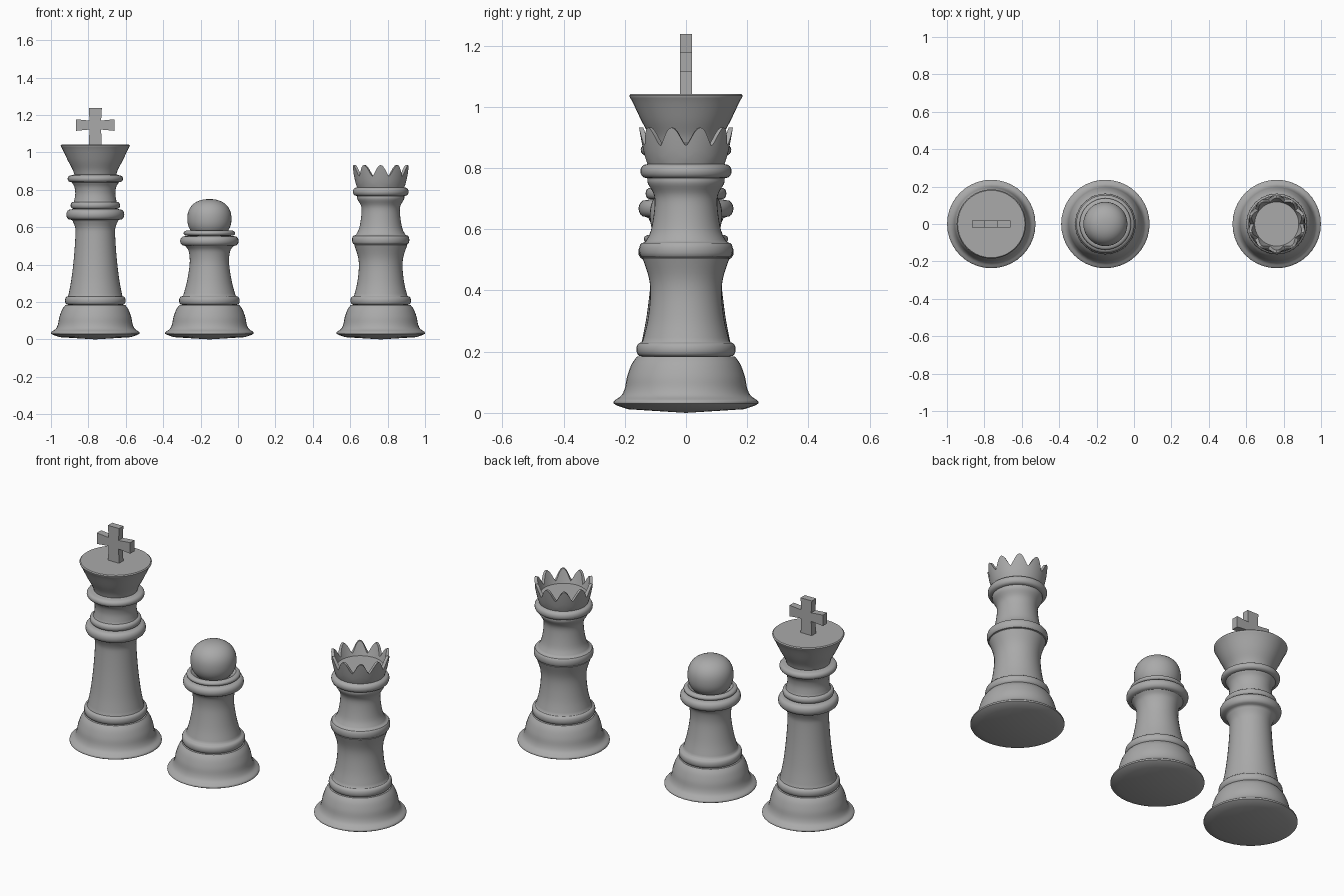
import bpy, bmesh
from math import pi, sin, cos, radians
from mathutils import Vector

default_cube = bpy.data.objects.get("Cube")
if default_cube:
    bpy.data.objects.remove(default_cube, do_unlink=True)

SIDES = 40

grey = bpy.data.materials.new("stone_grey")
grey.use_nodes = True
tone = (0.4, 0.4, 0.4, 1)
grey.diffuse_color = tone
grey.node_tree.nodes["Principled BSDF"].inputs["Base Color"].default_value = tone


def finish(bm, name, location, smooth=True):
    """Turn a bmesh into a named, shaded object."""
    bmesh.ops.recalc_face_normals(bm, faces=bm.faces)
    mesh = bpy.data.meshes.new(name)
    bm.to_mesh(mesh)
    bm.free()
    obj = bpy.data.objects.new(name, mesh)
    obj.location = location
    mesh.materials.append(grey)
    bpy.context.collection.objects.link(obj)
    if smooth:
        bpy.ops.object.select_all(action="DESELECT")
        obj.select_set(True)
        bpy.context.view_layer.objects.active = obj
        bpy.ops.object.shade_smooth_by_angle(angle=radians(35))
    return obj


def curve(*points, steps=4):
    """Smooth profile through (radius, height) points."""
    pts = [Vector(p) for p in points]
    pts = [pts[0]] + pts + [pts[-1]]
    result = []
    for a, b, c, d in zip(pts, pts[1:], pts[2:], pts[3:]):
        for i in range(steps):
            t = i / steps
            result.append(b + (c - a) * t / 2
                          + (a * 2 - b * 5 + c * 4 - d) * t * t / 2
                          + (b * 3 - a - c * 3 + d) * t ** 3 / 2)
    return [tuple(p) for p in result] + [tuple(pts[-1])]


def ring(low, high, inner, outer, steps=8):
    """Rounded collar profile."""
    mid, half = (low + high) / 2, (high - low) / 2
    return [(inner + (outer - inner) * sin(pi * i / steps) ** 0.8,
             mid - half * cos(pi * i / steps)) for i in range(steps + 1)]


def lathe(name, profile, location):
    """Spin a profile around the vertical axis."""
    bm = bmesh.new()
    verts = [bm.verts.new((r, 0, z)) for r, z in profile]
    edges = [bm.edges.new(pair) for pair in zip(verts, verts[1:])]
    bmesh.ops.spin(bm, geom=verts + edges, cent=(0, 0, 0), axis=(0, 0, 1),
                   angle=2 * pi, steps=SIDES)
    bmesh.ops.remove_doubles(bm, verts=bm.verts, dist=0.0002)
    return finish(bm, name, location)


# Shared foot: shallow underside, flared rim, domed step and bead
foot = (
    [(0, 0), (0.19, 0.012), (0.225, 0.024)]
    + curve((0.236, 0.03), (0.234, 0.04), (0.212, 0.056), (0.2, 0.08),
            (0.192, 0.12), (0.177, 0.16), (0.16, 0.184))
    + ring(0.185, 0.23, 0.146, 0.162)
)

king_at, pawn_at, queen_at = (-0.763, 0, 0), (-0.153, 0, 0), (0.763, 0, 0)

# King: tall shaft, two collars and a flared cup
king_profile = (
    foot
    + curve((0.144, 0.235), (0.128, 0.32), (0.114, 0.44), (0.106, 0.56),
            (0.108, 0.6), (0.122, 0.635))
    + ring(0.64, 0.695, 0.13, 0.155)
    + ring(0.698, 0.735, 0.115, 0.132)
    + curve((0.113, 0.74), (0.107, 0.78), (0.112, 0.815), (0.125, 0.838))
    + ring(0.84, 0.878, 0.125, 0.148)
    + curve((0.112, 0.882), (0.122, 0.91), (0.146, 0.955), (0.172, 1.01),
            (0.184, 1.032))
    + [(0.185, 1.037), (0.18, 1.042), (0, 1.042)]
)
lathe("king_body", king_profile, king_at)

# King cross: mirrored outline given thickness
half = [(0.035, 1.03), (0.031, 1.122), (0.104, 1.115), (0.104, 1.177),
        (0.031, 1.17), (0.035, 1.238)]
outline = half + [(-x, z) for x, z in reversed(half)]
bm = bmesh.new()
face = bm.faces.new([bm.verts.new((x, -0.019, z)) for x, z in outline])
extruded = bmesh.ops.extrude_face_region(bm, geom=[face], use_keep_orig=True)
moved = [g for g in extruded["geom"] if isinstance(g, bmesh.types.BMVert)]
bmesh.ops.translate(bm, verts=moved, vec=(0, 0.038, 0))
finish(bm, "king_cross", king_at, smooth=False)

# Pawn: short shaft, double collar and slightly squared ball
ball = []
for i in range(19):
    a = -0.33 * pi + 0.83 * pi * i / 18
    s, c = sin(a), max(cos(a), 0)
    size = 1 / (abs(s) ** 2.3 + c ** 2.3) ** (1 / 2.3)
    ball.append((0.118 * size * c, 0.645 + 0.105 * size * s))
ball[-1] = (0, ball[-1][1])
pawn_profile = (
    foot
    + curve((0.14, 0.235), (0.122, 0.3), (0.108, 0.38), (0.105, 0.43),
            (0.112, 0.475), (0.128, 0.498))
    + ring(0.5, 0.552, 0.13, 0.156)
    + ring(0.554, 0.582, 0.115, 0.138)
    + ball
)
lathe("pawn_body", pawn_profile, pawn_at)

# Queen: waisted shaft, shoulder bead and neck collar
queen_profile = (
    foot
    + curve((0.142, 0.235), (0.126, 0.3), (0.117, 0.38), (0.121, 0.44),
            (0.142, 0.505))
    + ring(0.508, 0.556, 0.14, 0.153)
    + curve((0.132, 0.56), (0.115, 0.595), (0.104, 0.66), (0.104, 0.71),
            (0.124, 0.748), (0.126, 0.764))
    + ring(0.767, 0.812, 0.127, 0.149)
    + [(0.123, 0.815), (0, 0.815)]
)
lathe("queen_body", queen_profile, queen_at)

# Queen crown: thin scalloped cup with ten rounded points
POINTS, COLUMNS, ROWS = 10, 120, 5
FLOOR = 0.858
bm = bmesh.new()
loops = []
for k in range(COLUMNS):
    angle = 2 * pi * k / COLUMNS
    wave = (1 - cos(POINTS * angle)) / 2
    top = 0.872 + 0.06 * wave ** 0.7

    def place(radius, z):
        return bm.verts.new((radius * cos(angle), radius * sin(angle), z))

    def wall(z):
        t = (z - 0.81) / 0.12
        return 0.124 + 0.029 * t ** 0.7

    outer = [0.811 + (top - 0.811) * i / ROWS for i in range(ROWS + 1)]
    inner = [top + (FLOOR - top) * i / 3 for i in range(4)]
    loops.append([place(wall(z), z) for z in outer]
                 + [place(wall(z) - 0.014 - (0.932 - z) * 0.1, z) for z in inner])
for a, b in zip(loops, loops[1:] + loops[:1]):
    for i in range(len(a) - 1):
        bm.faces.new((a[i], b[i], b[i + 1], a[i + 1]))
bm.faces.new([loop[-1] for loop in loops])
bm.faces.new([loop[0] for loop in loops])
finish(bm, "queen_crown", queen_at)
